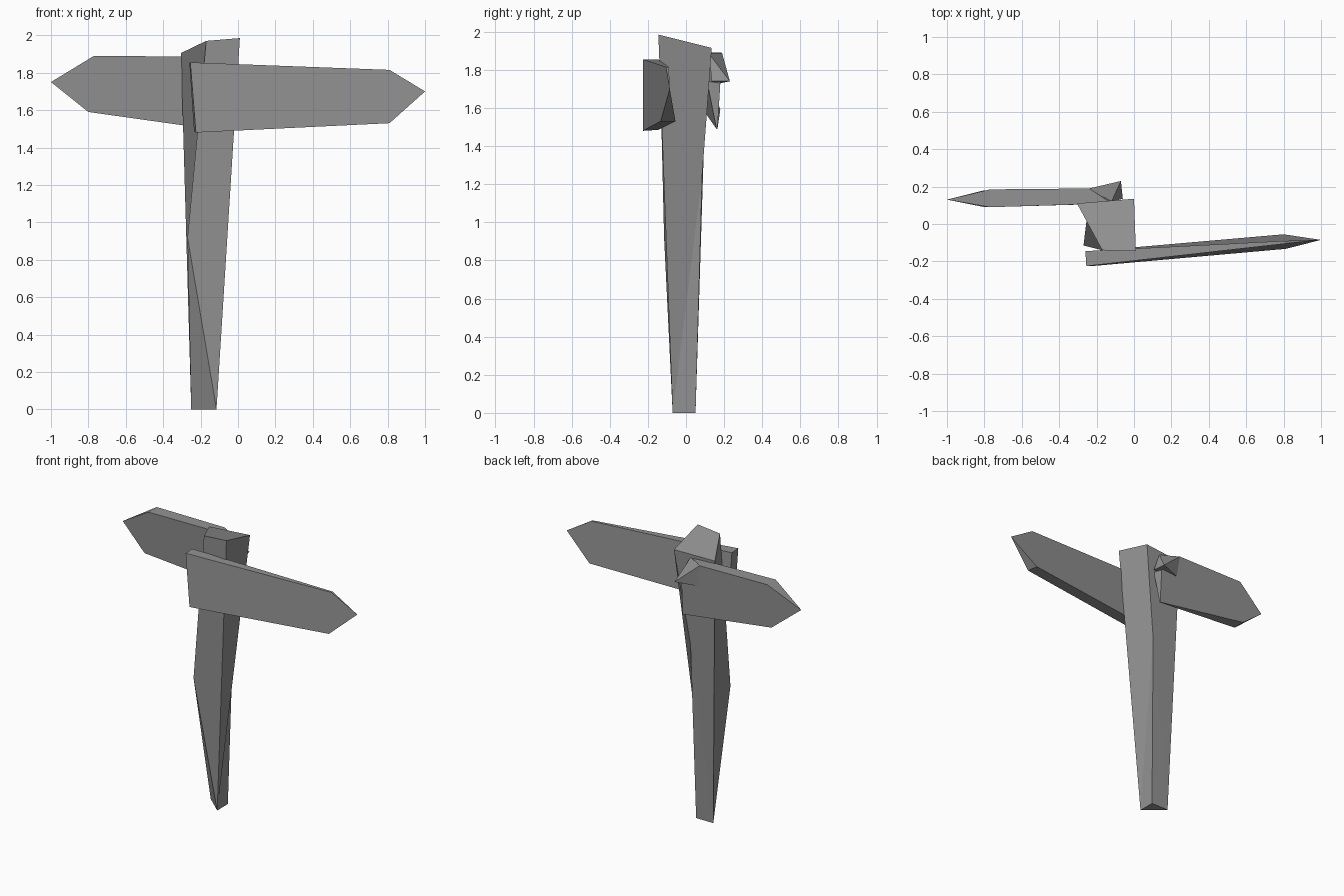
import bpy
import bmesh

cube = bpy.data.objects.get("Cube")
if cube:
    bpy.data.objects.remove(cube, do_unlink=True)

# One weathered grey for all the timber
GREY = (0.29, 0.29, 0.29, 1.0)
wood = bpy.data.materials.new("weathered_grey")
wood.use_nodes = True
wood.diffuse_color = GREY
bsdf = next(n for n in wood.node_tree.nodes if n.type == "BSDF_PRINCIPLED")
bsdf.inputs["Base Color"].default_value = GREY
bsdf.inputs["Roughness"].default_value = 0.9


def finish(name, bm):
    """Clean the mesh and link it as a flat-shaded object."""
    bmesh.ops.remove_doubles(bm, verts=bm.verts[:], dist=0.0005)
    bmesh.ops.recalc_face_normals(bm, faces=bm.faces[:])
    mesh = bpy.data.meshes.new(name)
    bm.to_mesh(mesh)
    bm.free()
    mesh.materials.append(wood)
    obj = bpy.data.objects.new(name, mesh)
    bpy.context.scene.collection.objects.link(obj)
    return obj


def plank(name, front, back):
    """Board made from matching front and back outlines."""
    bm = bmesh.new()
    f = [bm.verts.new(p) for p in front]
    b = [bm.verts.new(p) for p in back]
    bm.faces.new(f)
    bm.faces.new(b[::-1])
    for i in range(len(f)):
        j = (i + 1) % len(f)
        bm.faces.new((f[j], f[i], b[i], b[j]))
    return finish(name, bm)


# Crooked post: three-cornered foot widening to a slanted four-cornered top
corners = {
    "foot_front": (-0.115, -0.07, 0),
    "foot_back": (-0.115, 0.05, 0),
    "foot_side": (-0.25, 0.05, 0),
    "knee_front": (-0.27, -0.115, 0.92),
    "knee_back": (-0.095, 0.085, 1.25),
    "top_front": (0.01, -0.145, 1.985),
    "top_back": (0.0, 0.135, 1.915),
    "top_side": (-0.305, 0.11, 1.905),
    "top_side_front": (-0.17, -0.14, 1.97),
}
post_faces = [
    "foot_front foot_side foot_back",
    "foot_front top_front top_side_front knee_front",
    "foot_front knee_front foot_side",
    "foot_side knee_front top_side_front top_side",
    "foot_side top_side top_back knee_back",
    "foot_side knee_back foot_back",
    "foot_front foot_back knee_back",
    "foot_front knee_back top_back top_front",
    "top_front top_back top_side top_side_front",
]
bm = bmesh.new()
verts = {key: bm.verts.new(p) for key, p in corners.items()}
for face in post_faces:
    bm.faces.new([verts[key] for key in face.split()])
finish("post", bm)

# Front arrow board, pointing to +x
tip = (1.0, -0.085, 1.70)
plank(
    "front_board",
    [(-0.255, -0.225, 1.855), (-0.225, -0.225, 1.48),
     (0.81, -0.133, 1.53), tip, (0.81, -0.105, 1.815)],
    [(-0.26, -0.145, 1.855), (-0.235, -0.145, 1.485),
     (0.80, -0.055, 1.53), tip, (0.81, -0.09, 1.815)],
)

# Back arrow board, pointing to -x, with a broken inner end
tip = (-1.0, 0.13, 1.75)
plank(
    "back_board",
    [tip, (-0.80, 0.09, 1.59), (-0.09, 0.16, 1.49),
     (-0.08, 0.11, 1.74), (-0.12, 0.11, 1.885), (-0.77, 0.09, 1.89)],
    [tip, (-0.80, 0.18, 1.59), (-0.09, 0.165, 1.49),
     (-0.09, 0.18, 1.73), (-0.24, 0.19, 1.885), (-0.77, 0.185, 1.89)],
)

# Splinter bent out from the broken end
bm = bmesh.new()
for p in [(-0.12, 0.12, 1.885), (-0.24, 0.19, 1.885), (-0.07, 0.23, 1.74),
          (-0.06, 0.135, 1.74), (-0.22, 0.18, 1.73)]:
    bm.verts.new(p)
bmesh.ops.convex_hull(bm, input=bm.verts[:])
finish("back_board_splinter", bm)
